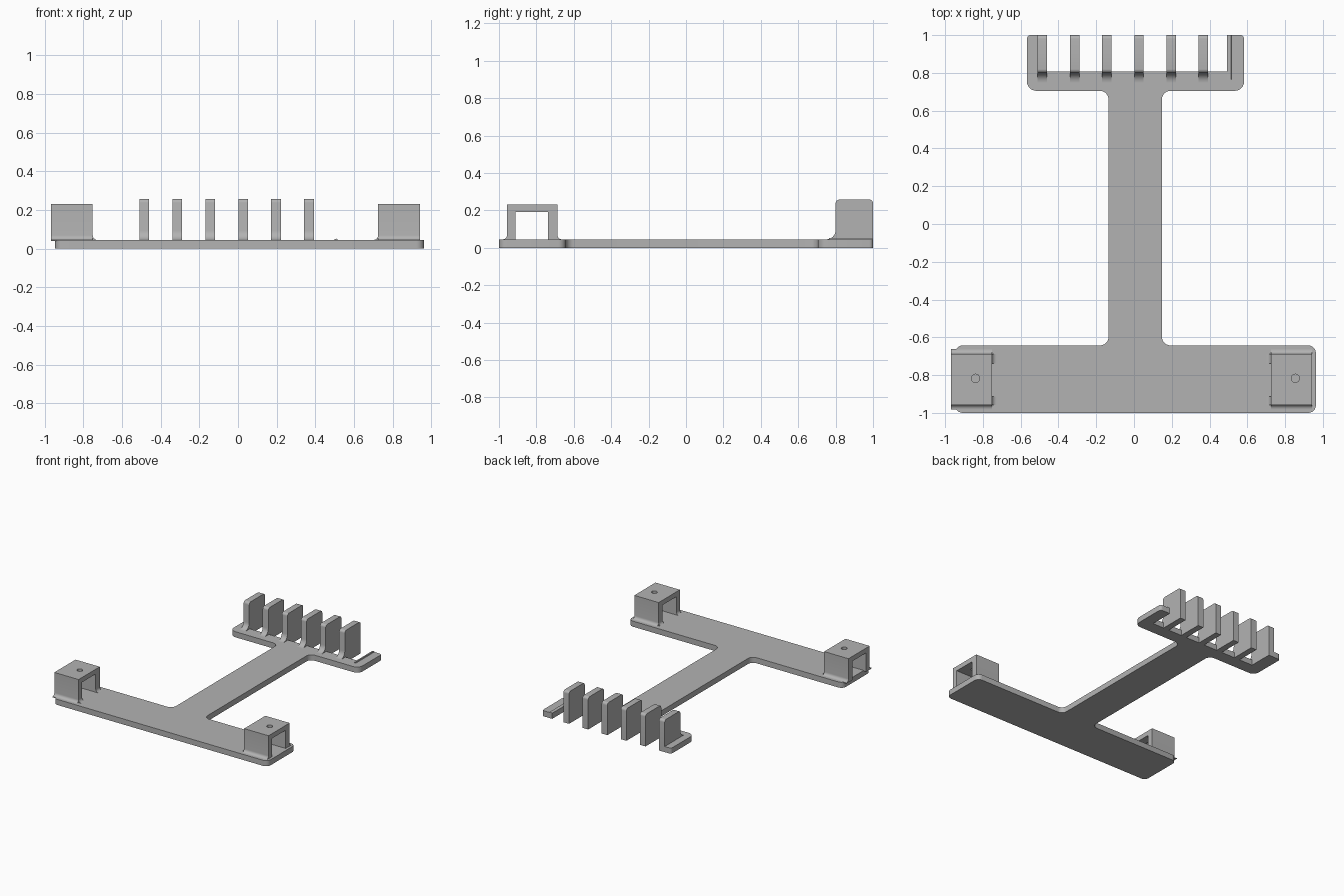
import bpy, bmesh, math
from mathutils import Vector

cube = bpy.data.objects.get("Cube")
if cube:
    bpy.data.objects.remove(cube, do_unlink=True)

grey = bpy.data.materials.new("plain grey")
grey.use_nodes = True
grey.diffuse_color = (0.45, 0.45, 0.45, 1)
grey.node_tree.nodes["Principled BSDF"].inputs["Base Color"].default_value = (0.45, 0.45, 0.45, 1)

BASE = 0.045   # thickness of the base plate


def rounded(corners, steps=6):
    """Outline from (u, v[, radius]) corners, each radius swept as an arc."""
    out = []
    for i, c in enumerate(corners):
        p = Vector(c[:2])
        if len(c) == 2:
            out.append(p)
            continue
        a = (Vector(corners[i - 1][:2]) - p).normalized()
        b = (Vector(corners[(i + 1) % len(corners)][:2]) - p).normalized()
        centre = p + (a + b) * c[2]
        for k in range(steps + 1):
            t = k / steps * math.pi / 2
            out.append(centre - b * c[2] * math.cos(t) - a * c[2] * math.sin(t))
    return out


def prism(name, corners, axis, lo, hi):
    """Extrude an outline along the given axis from lo to hi."""
    place = {"x": lambda p, d: (d, p.x, p.y),
             "y": lambda p, d: (p.x, d, p.y),
             "z": lambda p, d: (p.x, p.y, d)}[axis]
    pts = rounded(corners)
    bm = bmesh.new()
    low = [bm.verts.new(place(p, lo)) for p in pts]
    high = [bm.verts.new(place(p, hi)) for p in pts]
    bm.faces.new(low)
    bm.faces.new(high)
    for i in range(len(pts)):
        bm.faces.new((low[i - 1], low[i], high[i], high[i - 1]))
    bmesh.ops.recalc_face_normals(bm, faces=bm.faces)
    mesh = bpy.data.meshes.new(name)
    bm.to_mesh(mesh)
    bm.free()
    mesh.materials.append(grey)
    obj = bpy.data.objects.new(name, mesh)
    bpy.context.collection.objects.link(obj)
    return obj


def select_only(obj):
    bpy.ops.object.select_all(action="DESELECT")
    obj.select_set(True)
    bpy.context.view_layer.objects.active = obj


parts = []

# Base plate: wide front bar, stem and notched rear bar in one outline
parts.append(prism("base_plate", [
    (-0.947, -1, 0.04), (0.963, -1, 0.04), (0.963, -0.643, 0.04),
    (0.148, -0.643, 0.045), (0.148, 0.705, 0.045),
    (0.583, 0.705, 0.05), (0.583, 1, 0.02), (0.493, 1), (0.493, 0.807),
    (-0.51, 0.807), (-0.51, 1), (-0.567, 1, 0.02), (-0.567, 0.705, 0.05),
    (-0.135, 0.705, 0.045), (-0.135, -0.643, 0.045), (-0.947, -0.643, 0.04),
], "z", 0, BASE))

# Row of upright fins with a curved foot on the plate
fin = [(0.745, BASE), (0.8, BASE, 0.05), (0.8, 0.258, 0.02), (1, 0.258, 0.02),
       (1, 0), (0.807, 0), (0.807, 0.03), (0.745, 0.03)]
for i in range(6):
    x = -0.51 + 0.1705 * i
    parts.append(prism(f"fin_{i + 1}", fin, "x", x, x + 0.05))

# Low ridge along the bare arm
parts.append(prism("arm_ridge", [(0.493, 0.03), (0.493, BASE), (0.513, 0.052), (0.516, BASE), (0.516, 0.03)],
                   "y", 0.765, 1))

# Two tunnel brackets on the front bar
tunnel = [(-0.982, BASE), (-0.957, BASE, 0.024), (-0.957, 0.231), (-0.687, 0.231),
          (-0.687, BASE, 0.024), (-0.662, BASE), (-0.662, 0.04), (-0.738, 0.04),
          (-0.738, 0.192), (-0.912, 0.192), (-0.912, 0.04), (-0.982, 0.04)]
for side, x0, x1, inner, s in (("right", -0.968, -0.752, -0.752, 1),
                               ("left", 0.725, 0.942, 0.725, -1)):
    bracket = prism(f"{side}_bracket", tunnel, "x", x0, x1)
    # Screw hole through the roof
    bpy.ops.mesh.primitive_cylinder_add(vertices=24, radius=0.022, depth=0.12,
                                        location=((x0 + x1) / 2 + 0.021, -0.817, 0.22))
    cutter = bpy.context.object
    cutter.name = f"{side}_hole_cutter"
    cutter.hide_render = True
    mod = bracket.modifiers.new("screw_hole", "BOOLEAN")
    mod.operation = "DIFFERENCE"
    mod.object = cutter
    mod.solver = "EXACT"
    select_only(bracket)
    bpy.ops.object.modifier_apply(modifier=mod.name)
    bpy.data.objects.remove(cutter, do_unlink=True)
    parts.append(bracket)
    # Curved feet on the inner ends of the bracket walls
    foot = [(inner + s * 0.025, 0.04), (inner + s * 0.025, BASE), (inner, BASE, 0.024),
            (inner, 0.07), (inner - s * 0.005, 0.07), (inner - s * 0.005, 0.04)]
    for wall, y0, y1 in (("front", -0.957, -0.912), ("rear", -0.738, -0.687)):
        parts.append(prism(f"{side}_{wall}_foot", foot, "y", y0, y1))

# Smooth curved corners, keep edges sharp
for obj in parts:
    select_only(obj)
    bpy.ops.object.shade_smooth_by_angle(angle=math.radians(30))
